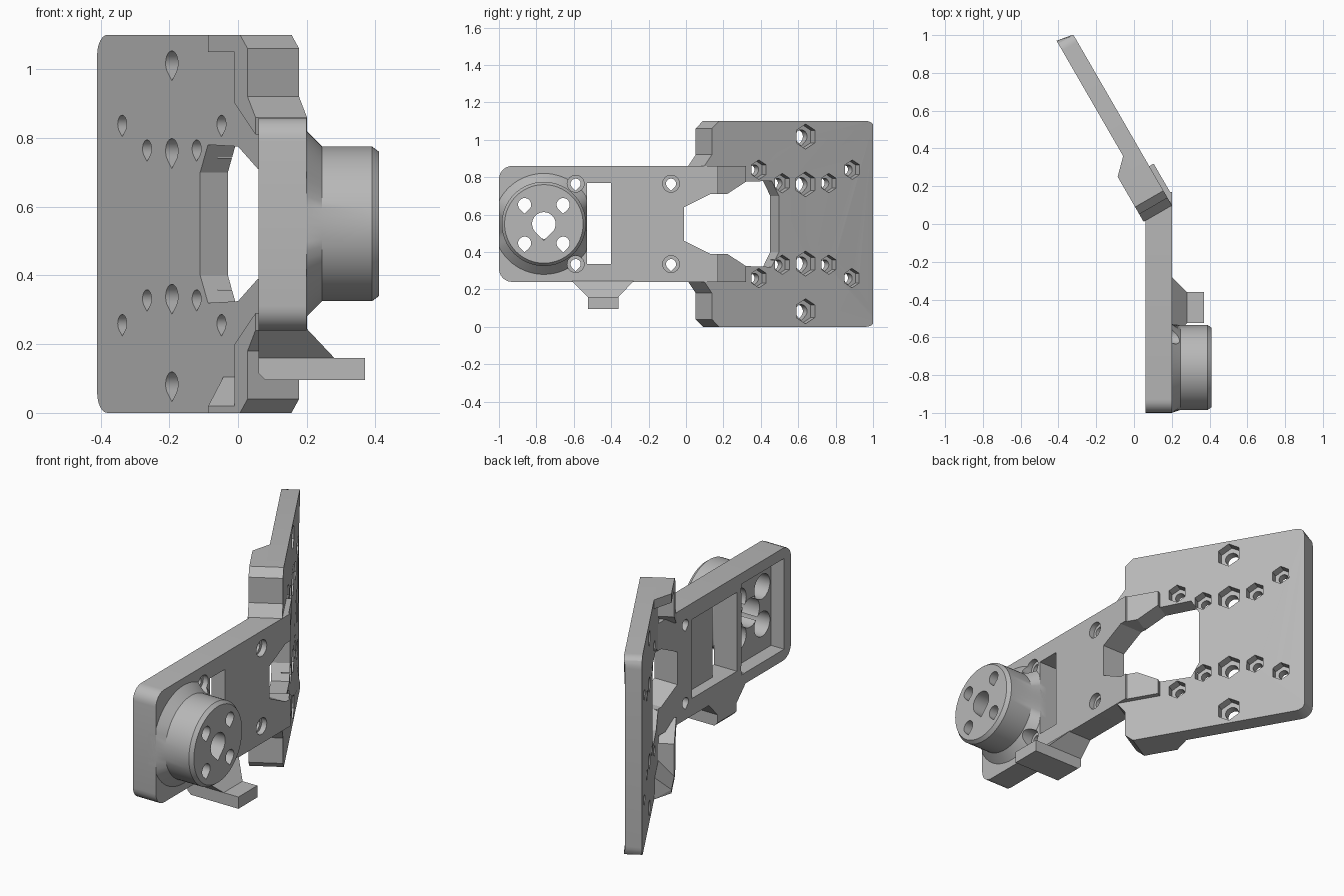
import bpy, bmesh, math
from mathutils import Vector

if "Cube" in bpy.data.objects:
    bpy.data.objects.remove(bpy.data.objects["Cube"], do_unlink=True)

MID = 0.55                      # height of the symmetry plane
GREY = (0.48, 0.48, 0.48, 1)
mat = bpy.data.materials.new("grey_plastic")
mat.use_nodes = True
mat.diffuse_color = GREY
mat.node_tree.nodes["Principled BSDF"].inputs["Base Color"].default_value = GREY
C30, S30 = math.cos(math.radians(30)), 0.5


def arm_frame(u, v, w):         # u along y, v up, w along x
    return Vector((w, u, v))


def slant_frame(u, v, w):       # u along the tilted plate, v up, w across it
    return Vector((C30 * w - S30 * u, min(S30 * w + C30 * u, 1), v))


def finish(name, bm):
    bmesh.ops.recalc_face_normals(bm, faces=bm.faces)
    me = bpy.data.meshes.new(name)
    bm.to_mesh(me)
    bm.free()
    me.materials.append(mat)
    ob = bpy.data.objects.new(name, me)
    bpy.context.collection.objects.link(ob)
    return ob


def loft(name, low, high):
    bm = bmesh.new()
    a = [bm.verts.new(p) for p in low]
    b = [bm.verts.new(p) for p in high]
    bm.faces.new(a)
    bm.faces.new(b)
    for i in range(len(a)):
        j = (i + 1) % len(a)
        bm.faces.new((a[i], a[j], b[j], b[i]))
    return finish(name, bm)


def prism(name, outline, w0, w1, frame):
    return loft(name, [frame(u, v, w0) for u, v in outline],
                [frame(u, v, w1) for u, v in outline])


def hull(name, points):
    bm = bmesh.new()
    for p in points:
        bm.verts.new(p)
    bmesh.ops.convex_hull(bm, input=bm.verts)
    return finish(name, bm)


def flip(points):
    return [(u, 2 * MID - v) for u, v in points]


def arc(u, v, r, a0, a1, n):
    steps = [math.radians(a0 + (a1 - a0) * i / n) for i in range(n + 1)]
    return [(u + r * math.cos(t), v + r * math.sin(t)) for t in steps]


def both(upper):                # close an upper half outline with its mirror
    return upper + flip(upper)[::-1]


def teardrop(u, v, r):
    return arc(u, v, r, -45, 225, 24) + [(u, v - 1.41 * r)]


def rect(u0, u1, v0, v1):
    return [(u0, v0), (u1, v0), (u1, v1), (u0, v1)]


# Arm with a notched rear end
arm = prism("arm", both([(-0.01, 0.64), (0.13, 0.71), (0.17, 0.71), (0.17, 0.86)]
                        + arc(-0.93, 0.79, 0.07, 90, 180, 6)), 0.06, 0.2, arm_frame)

# Tilted mounting plate with an open window
plate = prism("mounting_plate", both(
    [(0.445, 0.70), (0.40, 0.78), (0.225, 0.775), (0.11, 0.71), (0.031, 0.71),
     (0.031, 1.06), (0.075, 1.1)] + arc(0.985, 1.04, 0.06, 90, 0, 6)),
    0.13, 0.223, slant_frame)

# Flanges, gussets and pads that join arm and plate
flange = [(-0.015, 0.81), (-0.015, 0.86), (0.031, 0.92), (0.031, 1.06),
          (0.075, 1.1), (0.106, 1.1), (0.106, 0.9)]
pad = [(0.047, 0.71), (0.11, 0.71), (0.225, 0.775), (0.225, 0.86), (0.047, 0.86)]
for side, fix in (("upper", list), ("lower", flip)):
    prism(side + "_flange", fix(flange), 0.05, 0.223, slant_frame)
    prism(side + "_pad", fix(pad), 0.13, 0.25, slant_frame)
hull("upper_rib", [slant_frame(s, z, n) for z in (1.05, 1.1)
                   for s, n in ((0.09, 0.05), (0.26, 0.05), (0.35, 0.14), (0.09, 0.14))])
hull("lower_rib", [slant_frame(s, z, n) for s, z, n in (
    (0.09, 0, 0.05), (0.26, 0, 0.05), (0.09, 0.02, 0.05), (0.26, 0.02, 0.05),
    (0.09, 0, 0.14), (0.35, 0, 0.14), (0.09, 0.105, 0.13), (0.31, 0.105, 0.13))])

# Round boss with a flared foot, trimmed to the arm
BY = -0.76
bm = bmesh.new()
rings = []
for x, r in ((0.155, 0.27), (0.2, 0.27), (0.245, 0.225), (0.39, 0.225), (0.41, 0.21)):
    rings.append([bm.verts.new((x, max(-1, min(-0.53, y)), z))
                  for y, z in arc(BY, MID, r, 0, 360, 64)[:-1]])
for a, b in zip(rings, rings[1:]):
    for i in range(64):
        j = (i + 1) % 64
        bm.faces.new((a[i], a[j], b[j], b[i]))
bm.faces.new(rings[0])
bm.faces.new(rings[-1])
boss = finish("boss", bm)

# Tab hanging below the arm
loft("tab_neck", [(x, y, 0.16) for x, y in rect(0.06, 0.28, -0.525, -0.36)],
     [(x, y, 0.245) for x, y in rect(0.06, 0.2, -0.61, -0.28)])
hull("tab_foot", [(x, y, z) for y in (-0.525, -0.36)
                  for x, z in ((0.06, 0.16), (0.37, 0.16), (0.37, 0.095),
                               (0.08, 0.095), (0.06, 0.115))])

# Cutters for the arm and boss
arm_cuts, boss_cuts, plate_cuts = [], [], []


def cutter(targets, outline, w0, w1, frame):
    ob = prism("cutter", outline, w0, w1, frame)
    ob.hide_render = True
    for t in targets:
        t.append(ob)


cutter([arm_cuts], rect(-0.53, -0.40, 0.335, 0.77), 0, 0.3, arm_frame)
cutter([arm_cuts], rect(-0.41, -0.14, 0.335, 0.77), 0, 0.12, arm_frame)
cutter([arm_cuts], rect(-0.94, -0.57, 0.30, 0.80), 0, 0.14, arm_frame)
for y in (-0.59, -0.08):
    for z in (0.335, 0.765):
        cutter([arm_cuts, boss_cuts], teardrop(y, z, 0.027), 0, 0.5, arm_frame)
        cutter([arm_cuts, boss_cuts], arc(y, z, 0.045, 0, 345, 23), 0.17, 0.32, arm_frame)
cutter([arm_cuts, boss_cuts], arc(BY, MID, 0.08, 0, 345, 23), 0, 0.3, arm_frame)
cutter([boss_cuts], teardrop(BY, MID, 0.063), 0, 0.5, arm_frame)
for dy in (-0.103, 0.103):
    for dz in (-0.103, 0.103):
        cutter([arm_cuts, boss_cuts], arc(BY + dy, MID + dz, 0.068, 0, 345, 23),
               0, 0.33, arm_frame)
        cutter([boss_cuts], teardrop(BY + dy, MID + dz, 0.035), 0, 0.5, arm_frame)

# Bolt holes with hexagonal nut seats in the plate
for y, dz, hex_r, hole_r in ((0.64, 0.467, 0.067, 0.036), (0.64, 0.212, 0.067, 0.036),
                             (0.39, 0.29, 0.052, 0.026), (0.515, 0.218, 0.052, 0.026),
                             (0.765, 0.218, 0.052, 0.026), (0.89, 0.29, 0.052, 0.026)):
    s = (y - 0.1115) / C30
    for z in (MID - dz, MID + dz):
        cutter([plate_cuts], teardrop(s, z, hole_r), 0.05, 0.3, slant_frame)
        cutter([plate_cuts], arc(s, z, hex_r, 30, 330, 5), 0.175, 0.3, slant_frame)

# Apply the cuts, then discard the cutters
for ob, cuts in ((arm, arm_cuts), (boss, boss_cuts), (plate, plate_cuts)):
    bpy.context.view_layer.objects.active = ob
    for c in cuts:
        m = ob.modifiers.new("cut", "BOOLEAN")
        m.operation, m.solver, m.object = "DIFFERENCE", "EXACT", c
        bpy.ops.object.modifier_apply(modifier=m.name)
for c in set(arm_cuts + boss_cuts + plate_cuts):
    bpy.data.objects.remove(c, do_unlink=True)

# Smooth the round walls, keep the edges crisp
bpy.ops.object.select_all(action="DESELECT")
for ob in (arm, boss, plate):
    ob.select_set(True)
bpy.context.view_layer.objects.active = boss
bpy.ops.object.shade_smooth_by_angle(angle=math.radians(25))
